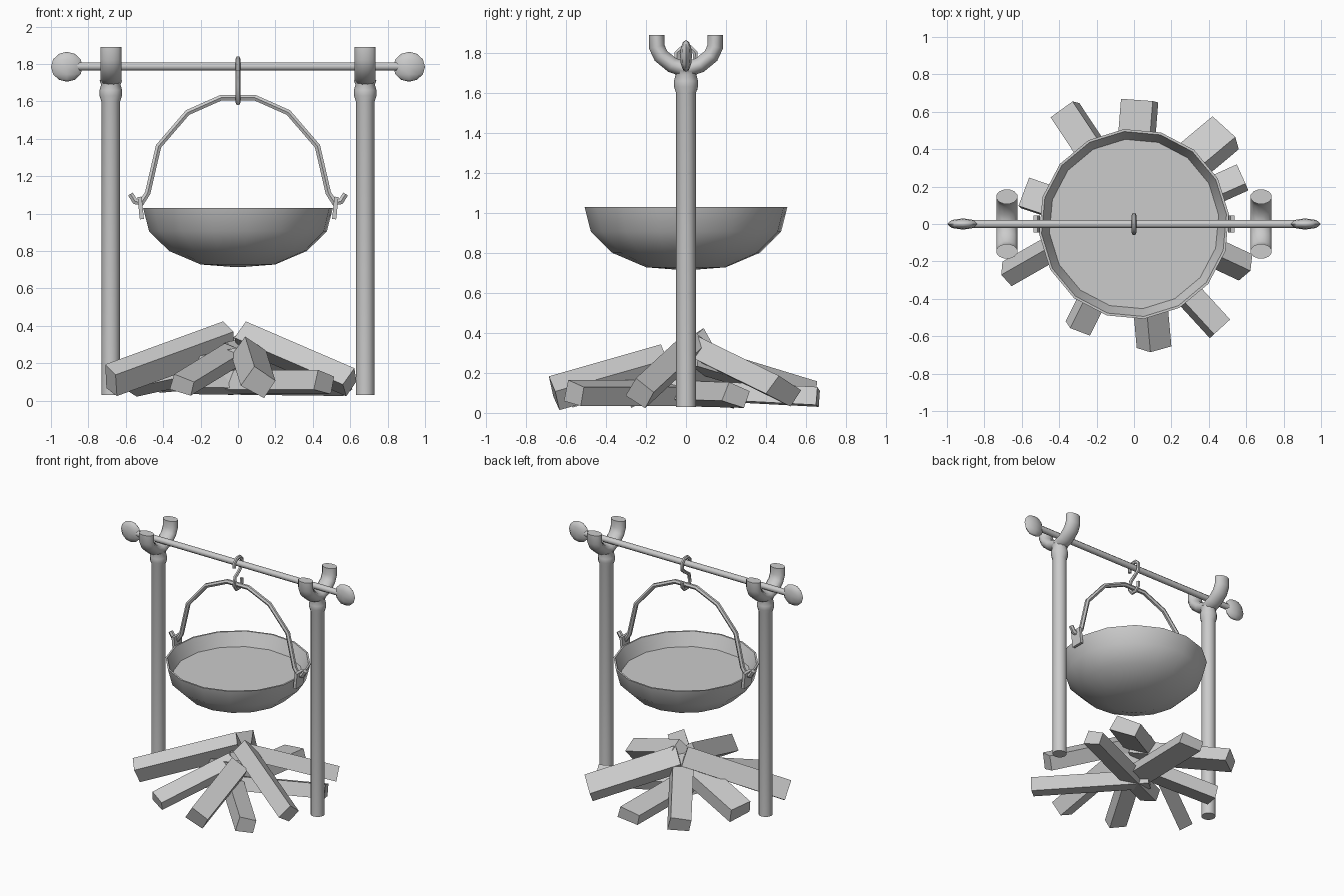
import bpy
import bmesh
from math import sin, cos, pi, radians
from mathutils import Vector, Matrix

cube = bpy.data.objects.get("Cube")
if cube:
    bpy.data.objects.remove(cube, do_unlink=True)

grey = bpy.data.materials.new("plain grey")
grey.use_nodes = True
grey.diffuse_color = (0.6, 0.6, 0.6, 1)
grey.node_tree.nodes["Principled BSDF"].inputs["Base Color"].default_value = (0.6, 0.6, 0.6, 1)


def finish(name, bm, angle=None):
    """Turn a bmesh into a named object, smooth below the given angle."""
    bmesh.ops.recalc_face_normals(bm, faces=bm.faces)
    mesh = bpy.data.meshes.new(name)
    bm.to_mesh(mesh)
    bm.free()
    mesh.materials.append(grey)
    ob = bpy.data.objects.new(name, mesh)
    bpy.context.collection.objects.link(ob)
    if angle:
        bpy.ops.object.select_all(action='DESELECT')
        ob.select_set(True)
        bpy.context.view_layer.objects.active = ob
        bpy.ops.object.shade_smooth_by_angle(angle=radians(angle))
    return ob


def skin(bm, rings, cap=True):
    """Bridge rings of points with quads."""
    rows = [[bm.verts.new(p) for p in ring] for ring in rings]
    n = len(rows[0])
    for a, b in zip(rows, rows[1:]):
        for i in range(n):
            j = (i + 1) % n
            bm.faces.new((a[i], a[j], b[j], b[i]))
    if cap:
        bm.faces.new(rows[0])
        bm.faces.new(rows[-1])


def tube(name, path, normal, across, depth, sides=8, angle=50):
    """Sweep an ellipse along a path lying in the plane of the given normal."""
    pts = [Vector(p) for p in path]
    normal = Vector(normal)
    rings = []
    for i, p in enumerate(pts):
        before = (p - pts[i - 1]).normalized() if i else None
        after = (pts[i + 1] - p).normalized() if i < len(pts) - 1 else None
        before, after = before or after, after or before
        t = (before + after).normalized()
        side = t.cross(normal) * across / max(t.dot(after), 0.6)
        rings.append([p + side * cos(a) + normal * depth * sin(a)
                      for a in ((k + 0.5) * 2 * pi / sides for k in range(sides))])
    bm = bmesh.new()
    skin(bm, rings)
    return finish(name, bm, angle)


def lathe(name, profile, sides, turn=0.0, x=0.0, angle=50):
    """Revolve (radius, height) points about a vertical axis."""
    rings = [[(x + r * cos(turn + k * 2 * pi / sides), r * sin(turn + k * 2 * pi / sides), z)
              for k in range(sides)] for r, z in profile]
    bm = bmesh.new()
    skin(bm, rings)
    return finish(name, bm, angle)


# Posts, forks, rod knobs and bowl lugs, one of each per side
FORK = [(0.146, 1.89), (0.146, 1.83), (0.125, 1.785), (0.07, 1.74), (0, 1.715)]
for side, s in (("left", 1), ("right", -1)):
    lathe(side + "_post", [(0.05, 0.03), (0.05, 1.6), (0.06, 1.63), (0.06, 1.66),
                           (0.052, 1.69), (0.06, 1.71), (0.04, 1.74)], 12, x=s * 0.68)
    half = [(s * 0.68, y, z) for y, z in FORK]
    tube(side + "_fork", half + [(x, -y, z) for x, y, z in half[-2::-1]],
         (1, 0, 0), 0.04, 0.058, 12)

    bm = bmesh.new()
    bmesh.ops.create_uvsphere(bm, u_segments=8, v_segments=6, radius=1)
    bm.transform(Matrix.Translation((s * 0.915, 0, 1.785)) @ Matrix.Diagonal((0.085, 0.03, 0.08, 1)))
    finish(side + "_rod_knob", bm, 50)

    bm = bmesh.new()
    bmesh.ops.create_cube(bm, size=1)
    bm.transform(Matrix.Translation((s * 0.52, 0, 1.03)) @ Matrix.Rotation(s * 0.1, 4, 'Y')
                 @ Matrix.Diagonal((0.022, 0.09, 0.12, 1)))
    finish(side + "_bowl_lug", bm)

# Cross rod
tube("cross_rod", [(-0.88, 0, 1.787), (0.88, 0, 1.787)], (0, 1, 0), 0.023, 0.023)

# S hook between the rod and the handle
HOOK = [(-0.045, 1.765), (-0.045, 1.8), (-0.015, 1.828), (0.02, 1.828), (0.047, 1.8), (0.045, 1.75),
        (0.01, 1.72), (-0.035, 1.69), (-0.047, 1.63), (-0.02, 1.592), (0.02, 1.592),
        (0.045, 1.62), (0.045, 1.655)]
tube("hook", [(0, y, z) for y, z in HOOK], (1, 0, 0), 0.013, 0.013, 6)

# Bowl handle with curled ends
HALF = [(0.575, 1.105), (0.55, 1.065), (0.515, 1.06), (0.483, 1.11), (0.425, 1.36),
        (0.27, 1.54), (0.09, 1.62)]
tube("bowl_handle", [(x, 0, z) for x, z in HALF] + [(-x, 0, z) for x, z in HALF[::-1]],
     (0, 1, 0), 0.017, 0.017, 6)

# Bowl shell with its flat filling
lathe("bowl", [(0.03, 0.715), (0.2, 0.728), (0.37, 0.8), (0.478, 0.905), (0.51, 1.03),
               (0.497, 1.03), (0.455, 0.93)], 16, radians(6))

# Split firewood: outer end, inner end, width, height, roll
SECTION = [(-0.5, -0.4), (0.4, -0.5), (0.5, 0.3), (-0.35, 0.5)]
LOGS = [
    ((-0.37, 0.61, 0.1), (0.02, 0.02, 0.28), 0.17, 0.12, 0.0),
    ((0.03, 0.66, 0.08), (-0.03, -0.1, 0.12), 0.2, 0.1, 0.0),
    ((0.49, 0.49, 0.11), (0.0, 0.08, 0.31), 0.21, 0.12, 0.3),
    ((0.58, 0.25, 0.09), (-0.25, -0.12, 0.1), 0.14, 0.11, 0.2),
    ((0.6, -0.23, 0.1), (0.02, 0.04, 0.35), 0.13, 0.13, 0.5),
    ((0.46, -0.56, 0.1), (-0.1, 0.05, 0.1), 0.14, 0.12, 0.1),
    ((0.11, -0.66, 0.1), (0.06, -0.1, 0.26), 0.16, 0.14, 0.4),
    ((-0.3, -0.56, 0.085), (-0.03, -0.02, 0.25), 0.14, 0.1, 0.2),
    ((-0.68, -0.27, 0.11), (-0.05, 0.09, 0.34), 0.11, 0.16, 0.3),
    ((-0.58, 0.17, 0.09), (0.1, -0.06, 0.24), 0.19, 0.11, -0.3),
]
for i, (outer, inner, w, h, roll) in enumerate(LOGS):
    a, b = Vector(outer), Vector(inner)
    along = (b - a).normalized()
    side = along.cross((0, 0, 1)).normalized()
    side.rotate(Matrix.Rotation(roll, 3, along))
    up = side.cross(along)
    bm = bmesh.new()
    skin(bm, [[p + side * u * w + up * v * h for u, v in SECTION] for p in (a, b)])
    finish("log_%d" % (i + 1), bm)
